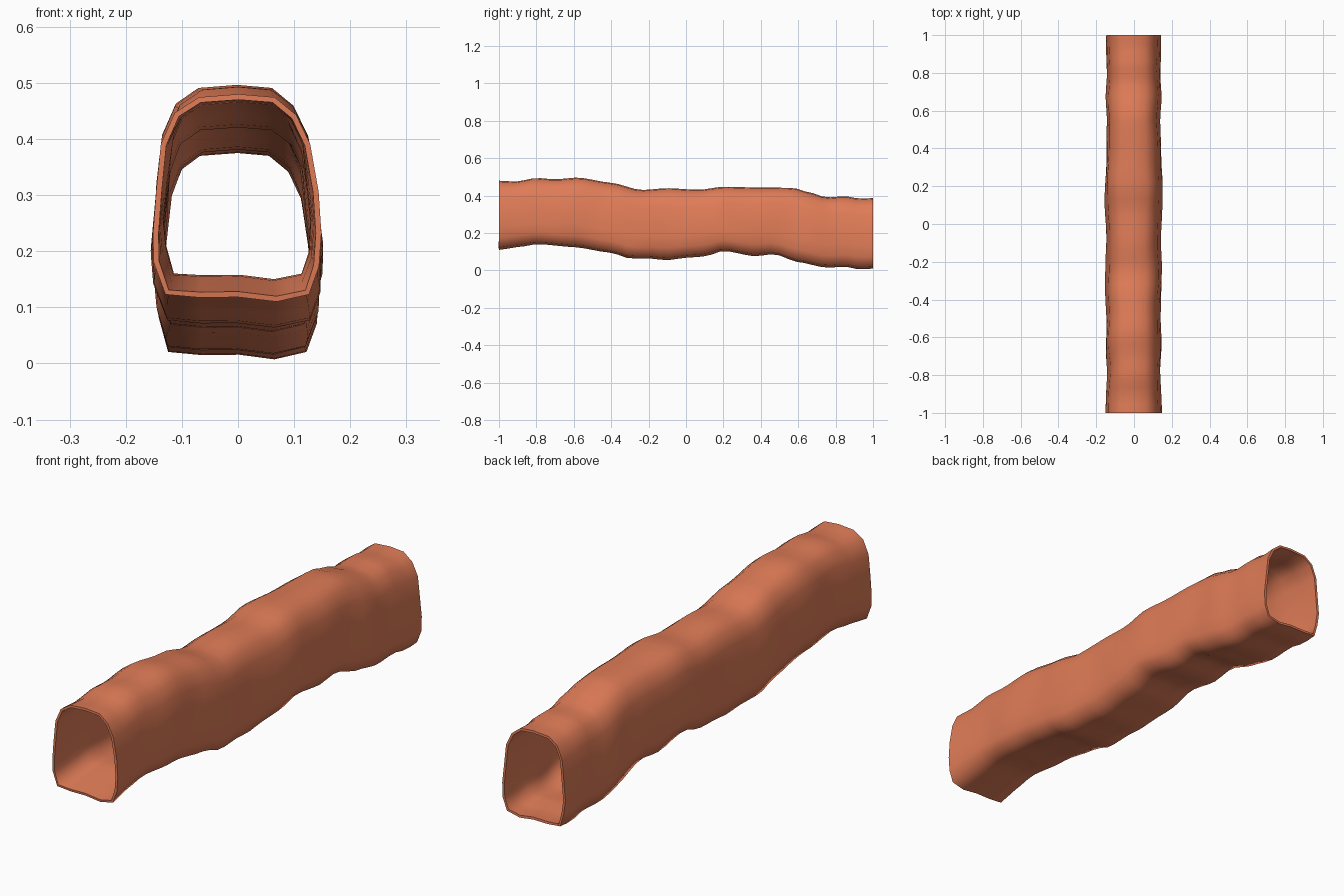
import bpy, bmesh
from mathutils import noise, Vector

if "Cube" in bpy.data.objects:
    bpy.data.objects.remove(bpy.data.objects["Cube"])

# Cross-section: x, and height as a fraction of the tunnel height
SECTION = [(-.127, .035), (-.145, .19), (-.149, .33), (-.143, .53), (-.135, .76),
           (-.111, .91), (-.07, .985), (0, 1), (.062, .985), (.102, .90), (.127, .76),
           (.139, .53), (.145, .33), (.143, .17), (.124, .035), (.065, 0), (0, .022), (-.066, .02)]
# Roof and floor lines along the tunnel (y, z)
ROOF = [(-1, .48), (-.91, .475), (-.8, .495), (-.7, .487), (-.58, .497), (-.4, .469), (-.24, .43),
        (-.1, .44), (.07, .431), (.2, .448), (.4, .443), (.57, .442), (.67, .415), (.75, .39),
        (.85, .397), (.93, .384), (1, .387)]
FLOOR = [(-1, .11), (-.9, .125), (-.79, .141), (-.6, .125), (-.4, .095), (-.3, .064), (-.2, .064),
         (-.1, .055), (0, .068), (.1, .075), (.2, .105), (.37, .076), (.47, .088), (.6, .045),
         (.75, .015), (.85, .02), (.93, .006), (1, .01)]
# Half-width scale along the tunnel
WIDTH = [(-1, 1.02), (-.78, .95), (-.65, 1), (-.52, .97), (-.3, 1.02), (-.1, .97), (.2, 1.04),
         (.4, .98), (.55, .96), (.66, 1), (.78, .95), (1, .98)]


def curve(points, y):
    for (a, p), (b, q) in zip(points, points[1:]):
        if y <= b + 1e-6:
            t = (y - a) / (b - a)
            t = t * t * (3 - 2 * t) * .6 + t * .4
            return p + (q - p) * t
    return points[-1][1]


# Sweep the bumpy arch section along y
bm = bmesh.new()
rings, STEPS = [], 44
for i in range(STEPS + 1):
    y = -1 + 2 * i / STEPS
    lo, hi, w = curve(FLOOR, y), curve(ROOF, y), curve(WIDTH, y)
    ring = []
    for x, v in SECTION:
        z = lo + v * (hi - lo)
        bump = noise.noise(Vector((x * 8, y * 6, z * 8))) * .006
        ring.append(bm.verts.new((x * w + bump, y, z)))
    rings.append(ring)
n = len(SECTION)
for a, b in zip(rings, rings[1:]):
    for k in range(n):
        m = (k + 1) % n
        bm.faces.new((a[k], a[m], b[m], b[k]))
for v in bm.verts:
    v.co.z = max(v.co.z, 0)
mesh = bpy.data.meshes.new("tunnel")
bm.to_mesh(mesh)
bm.free()
tunnel = bpy.data.objects.new("tunnel", mesh)
bpy.context.collection.objects.link(tunnel)

# Thin wall, thickened inward
wall = tunnel.modifiers.new("wall", 'SOLIDIFY')
wall.thickness = .01
wall.offset = -1

# Clay colour and smooth shading
clay = bpy.data.materials.new("clay")
clay.diffuse_color = (.74, .2, .095, 1)
clay.use_nodes = True
clay.node_tree.nodes["Principled BSDF"].inputs["Base Color"].default_value = clay.diffuse_color
mesh.materials.append(clay)
bpy.context.view_layer.objects.active = tunnel
tunnel.select_set(True)
bpy.ops.object.modifier_apply(modifier="wall")
bpy.ops.object.shade_smooth_by_angle(angle=1.3)
